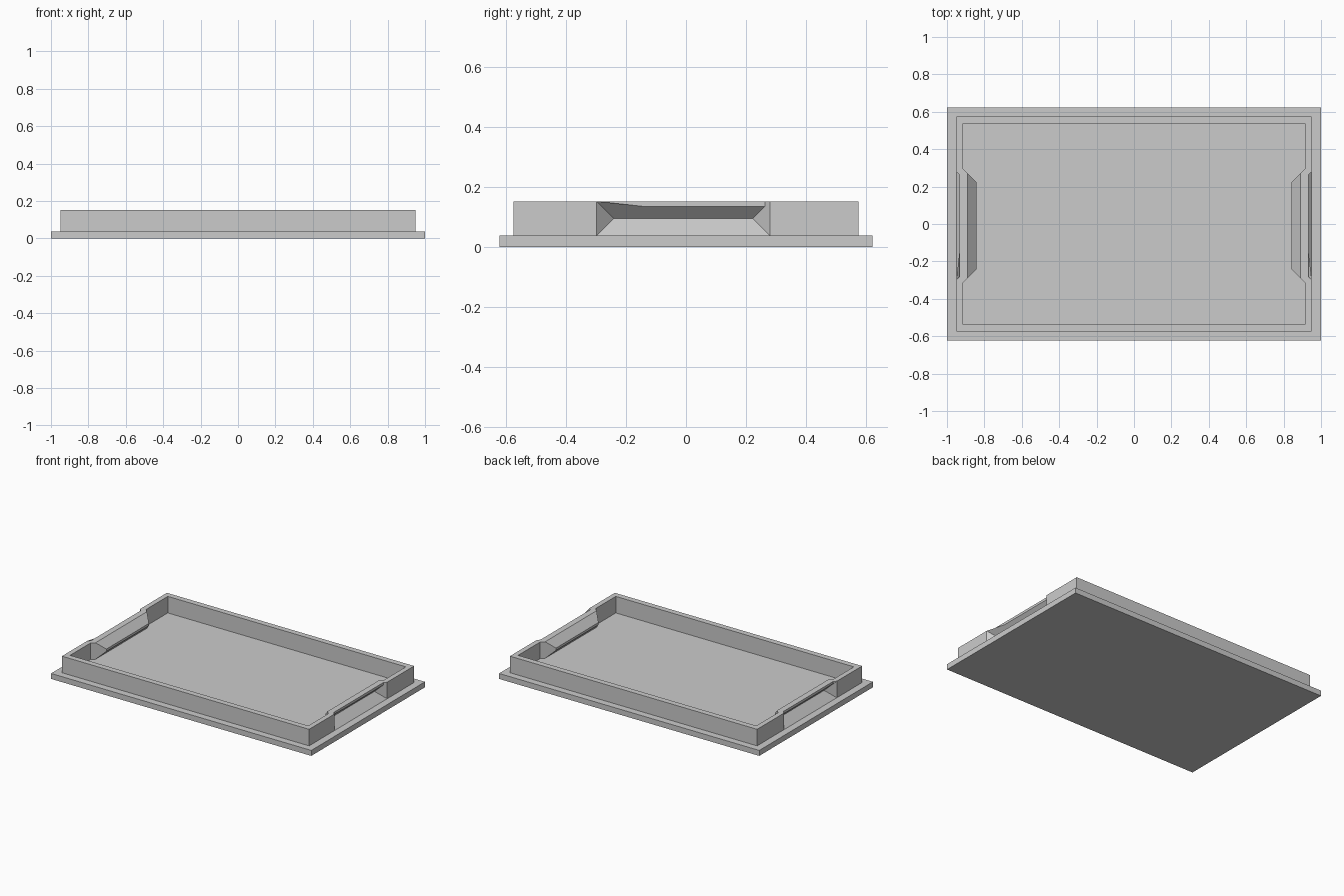
import bpy
import bmesh

cube = bpy.data.objects.get("Cube")
if cube:
    bpy.data.objects.remove(cube, do_unlink=True)

# One plain grey for the whole tray
GREY = (0.6, 0.6, 0.6, 1.0)
grey = bpy.data.materials.new("plain grey")
grey.use_nodes = True
grey.diffuse_color = GREY
grey.node_tree.nodes["Principled BSDF"].inputs["Base Color"].default_value = GREY

TOP, FLOOR = 0.153, 0.038        # rim height, plate thickness
MID_Y, MID_Z = -0.009, 0.0955    # centre of each finger grip
HALF_Y, HALF_Z = 0.29, 0.0575    # size of the grip opening
WALL_X, WALL_Y = 0.95, 0.576


def hull(name, points):
    """Convex solid around a few points."""
    bm = bmesh.new()
    for p in set(points):
        bm.verts.new(p)
    bmesh.ops.convex_hull(bm, input=bm.verts[:])
    bmesh.ops.dissolve_limit(bm, angle_limit=0.001, verts=bm.verts[:], edges=bm.edges[:])
    bmesh.ops.recalc_face_normals(bm, faces=bm.faces[:])
    mesh = bpy.data.meshes.new(name)
    bm.to_mesh(mesh)
    bm.free()
    mesh.materials.append(grey)
    obj = bpy.data.objects.new(name, mesh)
    bpy.context.collection.objects.link(obj)
    return obj


def box(name, hx, hy, z0, z1):
    return hull(name, [(x, y, z) for x in (-hx, hx) for y in (-hy, hy) for z in (z0, z1)])


def taper(name, side, *sections):
    """Solid between upright rectangles given as (x, half width, low z, high z)."""
    return hull(name, [(side * x, MID_Y + s * hy, z)
                       for x, hy, low, high in sections
                       for s in (-1, 1) for z in (low, high)])


def cut(target, cutter):
    """Subtract the cutter, then remove it."""
    cutter.hide_render = True
    mod = target.modifiers.new("cut", 'BOOLEAN')
    mod.operation = 'DIFFERENCE'
    mod.solver = 'EXACT'
    mod.object = cutter
    bpy.context.view_layer.objects.active = target
    bpy.ops.object.modifier_apply(modifier=mod.name)
    bpy.data.objects.remove(cutter, do_unlink=True)


# Base plate, whose top is also the tray floor
box("base_plate", 1.0, 0.624, 0, FLOOR)

# Raised rim, starting inside the plate
rim = box("rim_wall", WALL_X, WALL_Y, FLOOR - 0.008, TOP)

# Cavity, narrowed at both ends by the inward bulge behind each grip
cavity = box("cavity_cutter", 0.915, 0.536, -0.1, 0.3)
for side in (-1, 1):
    inner, outer, half = 0.842, 0.942, 0.008
    reach = half + outer - inner
    cut(cavity, taper("bulge_cutter", side,
                      (inner, HALF_Y - 0.057, MID_Z - half, MID_Z + half),
                      (outer, HALF_Y + 0.043, MID_Z - reach, MID_Z + reach)))
cut(rim, cavity)

# Finger grips: a V groove in each end, with its thin top edge trimmed back
for side in (-1, 1):
    ridge, extra, lip = WALL_X - HALF_Z, 0.05, 0.017
    deep = HALF_Z + extra
    cut(rim, taper("groove_cutter", side,
                   (ridge, HALF_Y - HALF_Z, MID_Z, MID_Z),
                   (WALL_X + extra, HALF_Y + extra, MID_Z - deep, MID_Z + deep)))
    cut(rim, taper("lip_cutter", side,
                   (WALL_X - lip, HALF_Y - lip, MID_Z, 0.3),
                   (WALL_X + extra, HALF_Y + extra, MID_Z, 0.3)))
